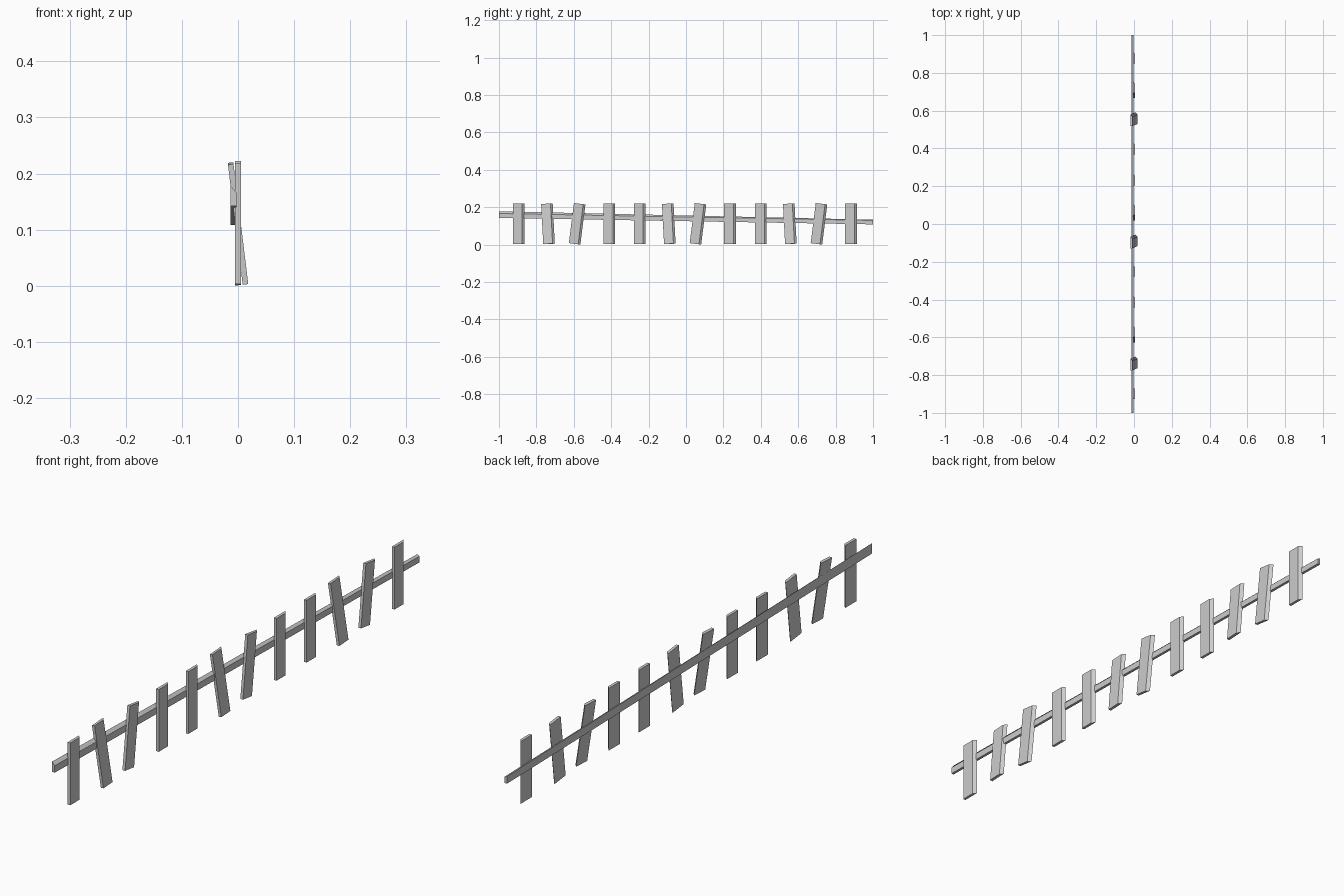
import bpy
from math import radians

if "Cube" in bpy.data.objects:
    bpy.data.objects.remove(bpy.data.objects["Cube"])


def make_mesh(name, ring_a, ring_b):
    """Flat-faced bar joining two four-point end profiles."""
    faces = [(3, 2, 1, 0), (4, 5, 6, 7)]
    faces += [(i, (i + 1) % 4, (i + 1) % 4 + 4, i + 4) for i in range(4)]
    mesh = bpy.data.meshes.new(name)
    mesh.from_pydata(ring_a + ring_b, [], faces)
    mesh.update()
    obj = bpy.data.objects.new(name, mesh)
    bpy.context.collection.objects.link(obj)
    return obj


# Plank section in x, y: the +y edge is slanted
T, W, H = 0.005, 0.031, 0.108
section = [(-T, -W), (T, -W), (T, W - 0.012), (-T, W)]


def plank(index, y, rx, ry):
    obj = make_mesh(f"fence_plank_{index + 1}",
                    [(px, py, -H) for px, py in section],
                    [(px, py, H) for px, py in section])
    obj.location = (0, y, 0.111)
    obj.rotation_euler = (radians(rx), radians(ry), 0)


# Planks: straight, leaning, tilted, straight, repeated along the fence
leans = [(0, 0), (3, -7), (-7.2, 0), (0, 0)]
centres = [-0.895, -0.738, -0.582, -0.41, -0.248, -0.092,
           0.064, 0.235, 0.4, 0.555, 0.711, 0.882]
for i, y in enumerate(centres):
    plank(i, y, *leans[i % 4])


# Rail behind the planks: slopes down and tapers towards the back
def rail_end(y, bottom, top, slant):
    back, front = -0.013, -0.003
    return [(back, y, bottom), (back, y, top),
            (front, y, top - slant), (front, y, bottom)]


make_mesh("fence_rail", rail_end(-1, 0.142, 0.178, 0.012),
          rail_end(1, 0.108, 0.133, 0.004))

# Make every part's faces point outward
import bmesh
for obj in bpy.context.collection.objects:
    bm = bmesh.new()
    bm.from_mesh(obj.data)
    bmesh.ops.recalc_face_normals(bm, faces=bm.faces)
    bm.to_mesh(obj.data)
    bm.free()
